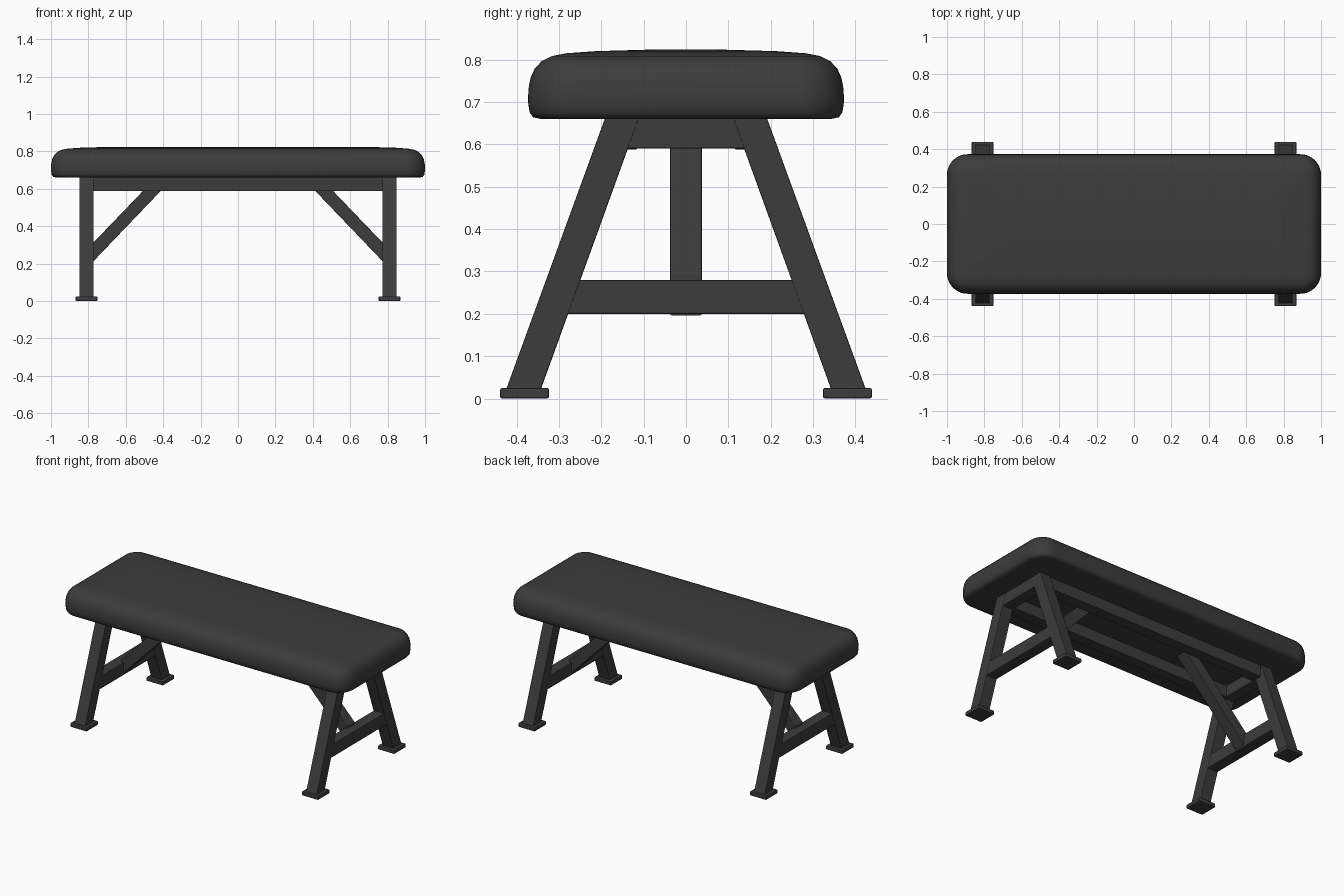
import bpy, bmesh, math
from mathutils import Vector

if "Cube" in bpy.data.objects:
    bpy.data.objects.remove(bpy.data.objects["Cube"])

mat = bpy.data.materials.new("charcoal")
mat.diffuse_color = (0.045, 0.045, 0.045, 1)
mat.use_nodes = True
mat.node_tree.nodes["Principled BSDF"].inputs["Base Color"].default_value = mat.diffuse_color


def finish(bm, name, bevel=0.0):
    bmesh.ops.recalc_face_normals(bm, faces=bm.faces)
    me = bpy.data.meshes.new(name)
    bm.to_mesh(me)
    bm.free()
    me.materials.append(mat)
    ob = bpy.data.objects.new(name, me)
    bpy.context.collection.objects.link(ob)
    if bevel:
        mod = ob.modifiers.new("edge_round", 'BEVEL')
        mod.width = bevel
        mod.segments = 2
    return ob


def prism(name, pts, depth, bevel=0.003):
    """Extrude a closed 3D polygon along the depth vector."""
    bm = bmesh.new()
    face = bm.faces.new([bm.verts.new(p) for p in pts])
    ext = bmesh.ops.extrude_face_region(bm, geom=[face])
    verts = [v for v in ext["geom"] if isinstance(v, bmesh.types.BMVert)]
    bmesh.ops.translate(bm, verts=verts, vec=Vector(depth))
    return finish(bm, name, bevel)


def box(name, x0, x1, y0, y1, z0, z1, bevel=0.003):
    pts = [(x0, y0, z0), (x1, y0, z0), (x1, y1, z0), (x0, y1, z0)]
    return prism(name, pts, (0, 0, z1 - z0), bevel)


def rounded_ring(hx, hy, r, z, n=10):
    pts = []
    for k, (sx, sy) in enumerate([(1, 1), (-1, 1), (-1, -1), (1, -1)]):
        for i in range(n + 1):
            a = math.pi / 2 * (k + i / n)
            pts.append((sx * (hx - r) + r * math.cos(a),
                        sy * (hy - r) + r * math.sin(a), z))
    return pts


# Padded seat: stacked rounded rectangles, (inset, height)
profile = [(.03, .66), (.012, .664), (.004, .675), (0, .70), (.001, .73),
           (.006, .757), (.016, .779), (.032, .796), (.055, .808),
           (.09, .815), (.16, .820), (.30, .824)]
bm = bmesh.new()
rings = []
for inset, z in profile:
    pts = rounded_ring(1 - inset, .373 - inset, max(.11 - inset, .04), z)
    rings.append([bm.verts.new(p) for p in pts])
for a, b in zip(rings, rings[1:]):
    for i in range(len(a)):
        j = (i + 1) % len(a)
        bm.faces.new((a[i], a[j], b[j], b[i]))
bm.faces.new(rings[0])
bm.faces.new(rings[-1])
seat = finish(bm, "seat")
bpy.context.view_layer.objects.active = seat
seat.select_set(True)
bpy.ops.object.shade_smooth_by_angle(angle=math.radians(50))

for s, end in ((-1, "left"), (1, "right")):
    xc = s * .81
    # Splayed legs and feet
    for t, side in ((-1, "front"), (1, "back")):
        leg = [(.427, .015), (.345, .015), (.11, .665), (.19, .665)]
        prism(f"{end}_{side}_leg", [(xc - .0375, t * y, z) for y, z in leg],
              (.075, 0, 0))
        yc = t * .381
        box(f"{end}_{side}_foot", xc - .058, xc + .058,
            yc - .058, yc + .058, 0, .025, .005)
    # Cross bars between the legs
    box(f"{end}_top_bar", xc - .036, xc + .036, -.15, .15, .59, .665)
    box(f"{end}_lower_bar", xc - .036, xc + .036, -.30, .30, .20, .28)
    # Diagonal brace from lower bar up to the seat
    brace = [(.79, .195), (.79, .295), (.435, .665), (.34, .665)]
    prism(f"{end}_brace", [(s * x, -.0375, z) for x, z in brace], (0, .075, 0))

# Long rails under the seat
for t, side in ((-1, "front"), (1, "back")):
    y = t * .15
    box(f"{side}_rail", -.79, .79, y - .035, y + .035, .588, .665)
